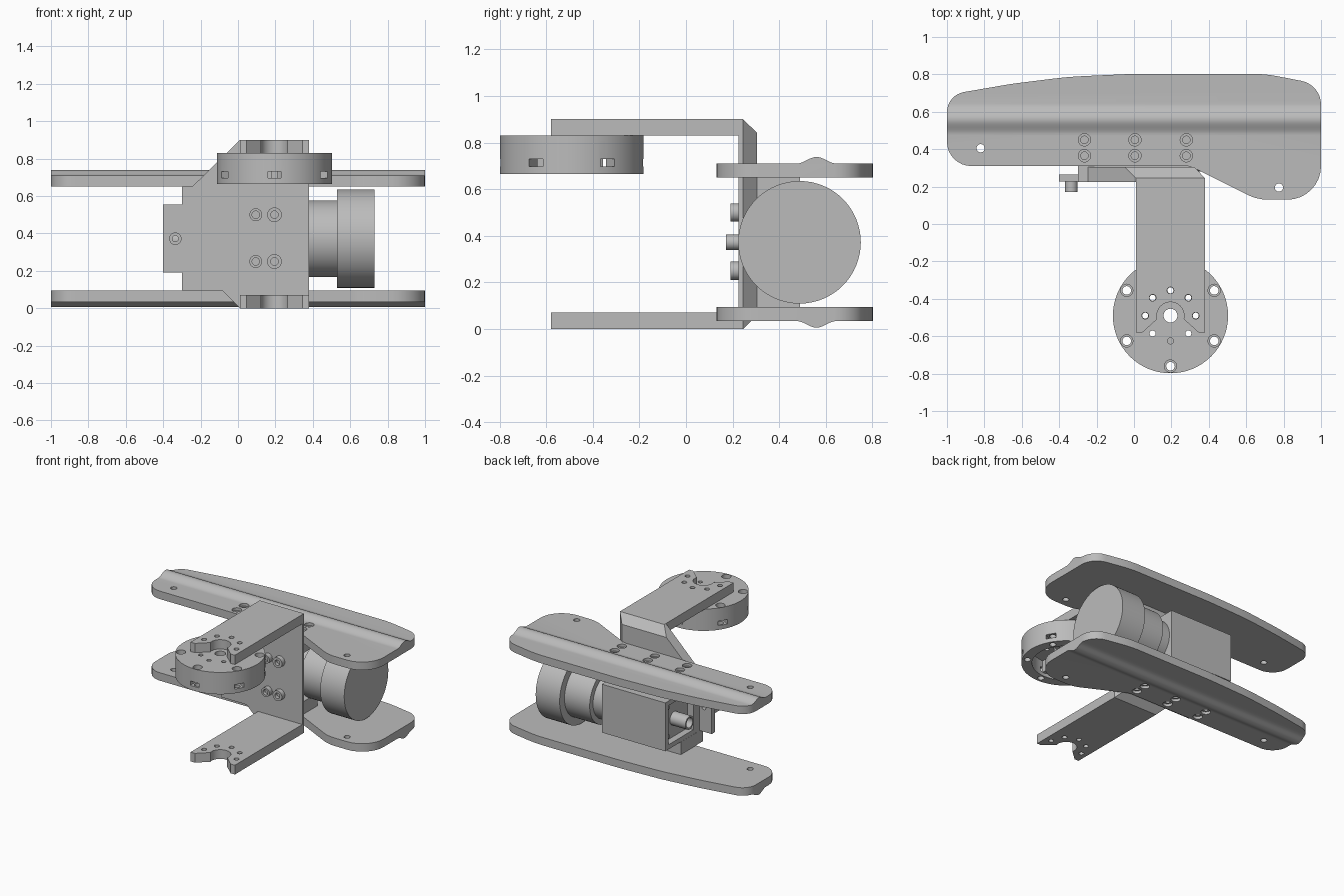
import bpy, bmesh, math
from mathutils import Vector, Matrix

cube = bpy.data.objects.get("Cube")
if cube:
    bpy.data.objects.remove(cube, do_unlink=True)

grey = bpy.data.materials.new("machined_grey")
grey.use_nodes = True
grey.diffuse_color = (0.5, 0.5, 0.5, 1)
grey.node_tree.nodes["Principled BSDF"].inputs["Base Color"].default_value = (0.5, 0.5, 0.5, 1)

MID = 0.372                       # height of the wing mirror plane
AXES = {"x": lambda u, v, w: (w, u, v),
        "y": lambda u, v, w: (u, w, v),
        "z": lambda u, v, w: (u, v, w)}


def shade(mesh):
    mesh.shade_smooth()
    mesh.set_sharp_from_angle(angle=math.radians(30))


def prism(name, pts, axis, lo, hi):
    """Extrude a 2D outline along an axis."""
    bm = bmesh.new()
    at = AXES[axis]
    face = bm.faces.new([bm.verts.new(at(p[0], p[1], lo)) for p in pts])
    ext = bmesh.ops.extrude_face_region(bm, geom=[face])
    moved = [g for g in ext["geom"] if isinstance(g, bmesh.types.BMVert)]
    bmesh.ops.translate(bm, verts=moved, vec=Vector(at(0, 0, hi - lo)))
    bmesh.ops.recalc_face_normals(bm, faces=bm.faces)
    mesh = bpy.data.meshes.new(name)
    bm.to_mesh(mesh)
    bm.free()
    mesh.materials.append(grey)
    shade(mesh)
    ob = bpy.data.objects.new(name, mesh)
    bpy.context.collection.objects.link(ob)
    return ob


def circle(u, v, r, n=32):
    return [(u + r * math.cos(math.tau * i / n), v + r * math.sin(math.tau * i / n)) for i in range(n)]


def cyl(name, u, v, r, axis, lo, hi, n=32):
    return prism(name, circle(u, v, r, n), axis, lo, hi)


def box(name, x0, x1, y0, y1, z0, z1):
    return prism(name, [(x0, y0), (x1, y0), (x1, y1), (x0, y1)], "z", z0, z1)


def rounded(corners, steps=8):
    """Fillet each (u, v, radius) corner of a polygon."""
    out = []
    for i, (u, v, r) in enumerate(corners):
        p = Vector((u, v))
        d1 = (Vector(corners[i - 1][:2]) - p).normalized()
        d2 = (Vector(corners[(i + 1) % len(corners)][:2]) - p).normalized()
        half = d1.angle(d2) / 2
        c = p + (d1 + d2).normalized() * r / math.sin(half)
        t = r / math.tan(half)
        a, b = p + d1 * t - c, p + d2 * t - c
        start = math.atan2(a.y, a.x)
        turn = (math.atan2(b.y, b.x) - start + math.pi) % math.tau - math.pi
        for k in range(steps + 1):
            ang = start + turn * k / steps
            out.append((c.x + r * math.cos(ang), c.y + r * math.sin(ang)))
    return out


def combine(ob, tools, op="DIFFERENCE"):
    """Apply booleans and discard the tools."""
    for tool in tools:
        m = ob.modifiers.new("cut", "BOOLEAN")
        m.operation, m.solver, m.object = op, "EXACT", tool
    dg = bpy.context.evaluated_depsgraph_get()
    dg.update()
    mesh = bpy.data.meshes.new_from_object(ob.evaluated_get(dg))
    ob.modifiers.clear()
    ob.data = mesh
    shade(mesh)
    for tool in tools:
        bpy.data.objects.remove(tool, do_unlink=True)
    return ob


def mirrored(ob, name, height):
    """Copy an object, flipped about a horizontal plane."""
    mesh = ob.data.copy()
    mesh.transform(Matrix.Translation((0, 0, 2 * height)) @ Matrix.Scale(-1, 4, (0, 0, 1)))
    mesh.flip_normals()
    shade(mesh)
    copy = bpy.data.objects.new(name, mesh)
    bpy.context.collection.objects.link(copy)
    return copy


# Wing plates: ribbed section trimmed to the wing outline, then drilled
rib = [(0.56 + 0.085 * k / 8, 0.71 + 0.014 * (1 + math.cos(math.pi * k / 8))) for k in range(8, -9, -1)]
wing = prism("upper_wing", [(0.1, 0.65), (0.85, 0.65), (0.85, 0.71)] + rib + [(0.1, 0.71)], "x", -1.1, 1.1)
outline = rounded([(-1, 0.31, 0.13), (0.3, 0.31, 0.1), (0.66, 0.13, 0.25), (1, 0.13, 0.18),
                   (1, 0.745, 0.13), (0.7, 0.803, 0.8), (0, 0.803, 1.5), (-0.35, 0.787, 2),
                   (-0.65, 0.75, 2), (-1, 0.69, 0.11)])
combine(wing, [prism("trim", outline, "z", 0.5, 0.9)], "INTERSECT")
drills = [cyl("drill", x, y, 0.022, "z", 0.6, 0.8) for x, y in ((-0.82, 0.405), (0.775, 0.195))]
for x in (-0.265, 0.005, 0.28):
    for y in (0.365, 0.45):
        drills.append(cyl("drill", x, y, 0.033, "z", 0.69, 0.8))
        drills.append(cyl("drill", x, y, 0.02, "z", 0.6, 0.8))
combine(wing, drills)
mirrored(wing, "lower_wing", MID)

# Back plate of the yoke, chamfered behind along the top, bottom and one side
plate = prism("yoke_plate", [(-0.3, 0.095), (-0.085, 0.095), (0.01, 0), (0.38, 0), (0.38, 0.9),
                             (0.01, 0.9), (-0.245, 0.65), (-0.3, 0.65)], "y", 0.225, 0.305)
side = prism("trim", [(0.225, -0.01), (0.235, -0.01), (0.306, 0.06), (0.306, 0.84),
                      (0.235, 0.91), (0.225, 0.91)], "x", -0.5, 0.5)
plan = prism("trim", [(-0.5, 0.22), (0.4, 0.22), (0.4, 0.225), (0.32, 0.306), (-0.5, 0.306)], "z", -0.1, 1)
combine(plate, [side, plan], "INTERSECT")

# Yoke arms with a keyhole notch and a ring of bolt holes
CX, CY = 0.195, -0.49
arc = [(CX + 0.073 * math.cos(a), CY + 0.073 * math.sin(a))
       for a in (math.pi * (1.08 - 1.16 * k / 14) for k in range(15))]
arm = prism("upper_arm", [(0.01, 0.24), (0.01, -0.58), (0.045, -0.58)] + arc +
            [(0.345, -0.58), (0.38, -0.58), (0.38, 0.24)], "z", 0.83, 0.9)


def bolt_ring(r, z0, z1, radius, count, phase=0.0):
    return [cyl("drill", CX + radius * math.cos(phase + math.tau * k / count),
                CY + radius * math.sin(phase + math.tau * k / count), r, "z", z0, z1, 20) for k in range(count)]


combine(arm, bolt_ring(0.018, 0.8, 1, 0.135, 8))
mirrored(arm, "lower_arm", 0.45)

# Pivot hub: hollow below, bored, with slots through the rim
hub = cyl("pivot_hub", CX, CY, 0.308, "z", 0.665, 0.83, 64)
cavity = combine(cyl("cavity", CX, CY, 0.235, "z", 0.6, 0.78, 48),
                 [cyl("core", CX, CY, 0.085, "z", 0.5, 0.9)])
tools = [cavity, cyl("drill", CX, CY, 0.037, "z", 0.6, 0.9)]
tools += bolt_ring(0.016, 0.6, 0.9, 0.135, 8)
tools += bolt_ring(0.033, 0.8, 0.9, 0.27, 6, math.pi / 6)
tools += bolt_ring(0.023, 0.6, 0.9, 0.27, 6, math.pi / 6)
for k in range(6):
    slot = box("slot", 0.22, 0.35, -0.035, 0.035, 0.697, 0.73)
    slot.data.transform(Matrix.Translation((CX, CY, 0)) @ Matrix.Rotation(math.pi / 6 + k * math.pi / 3, 4, "Z"))
    tools.append(slot)
combine(hub, tools)
for k in range(3):
    web = box("hub_spoke", 0.075, 0.24, -0.015, 0.015, 0.69, 0.79)
    web.data.transform(Matrix.Translation((CX, CY, 0)) @ Matrix.Rotation(math.pi / 6 + k * math.tau / 3, 4, "Z"))

# Hollow screw bosses on the front of the plate
for x, r in ((0.095, 0.034), (0.195, 0.039)):
    for z in (0.25, 0.5):
        combine(cyl("screw_boss", x, z, r, "y", 0.19, 0.23), [cyl("drill", x, z, 0.02, "y", 0.1, 0.215)])

# Side tab with its hollow stud
tab = box("side_tab", -0.4, -0.29, 0.228, 0.265, 0.19, 0.555)
combine(tab, [cyl("drill", -0.335, MID, 0.016, "y", 0.1, 0.3)])
combine(cyl("tab_stud", -0.335, MID, 0.033, "y", 0.172, 0.23), [cyl("drill", -0.335, MID, 0.016, "y", 0.1, 0.3)])

# Mounting blocks between the housing and the wings
block = box("upper_mount_block", -0.3, 0.32, 0.3, 0.49, 0.555, 0.65)
mirrored(block, "lower_mount_block", MID)

# Camera housing with a recessed end and a cable socket
housing = box("camera_housing", -0.3, 0.23, 0.305, 0.675, 0.19, 0.555)
combine(housing, [box("recess", -0.4, -0.25, 0.34, 0.64, 0.225, 0.52)])
combine(cyl("cable_socket", 0.5, 0.36, 0.05, "x", -0.38, -0.24), [cyl("drill", 0.5, 0.36, 0.037, "x", -0.5, -0.33)])
for y, z in ((0.38, 0.26), (0.6, 0.26), (0.38, 0.48), (0.6, 0.48)):
    cyl("housing_screw", y, z, 0.02, "x", -0.27, -0.24, 16)

# Lens barrel in stepped rings
for name, r, x0, x1 in (("lens_mount", 0.165, 0.2, 0.33), ("lens_barrel", 0.205, 0.32, 0.54),
                        ("lens_hood", 0.263, 0.53, 0.73)):
    cyl(name, 0.487, MID, r, "x", x0, x1, 64)
